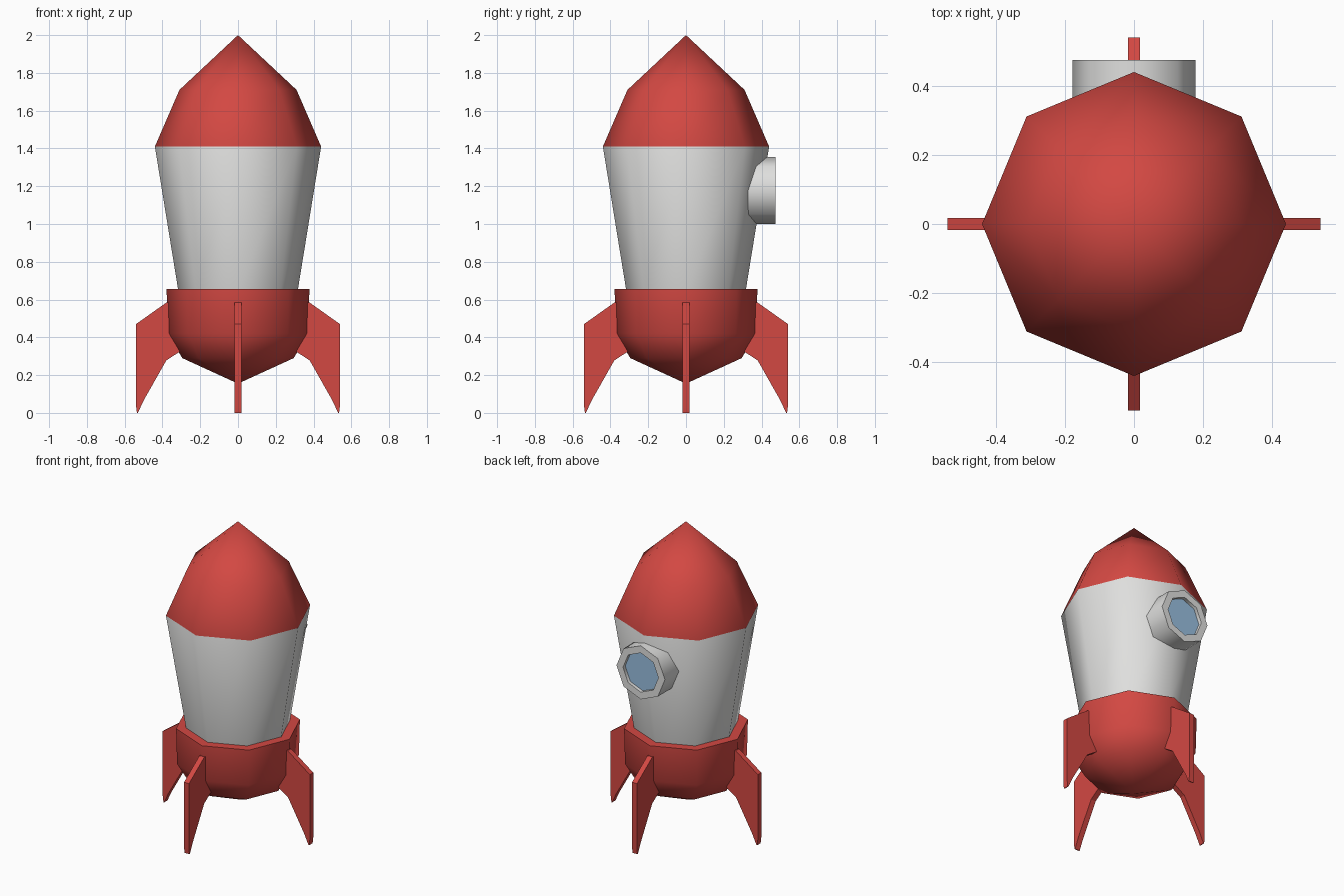
import bpy, bmesh, math
from mathutils import Matrix, Vector

if "Cube" in bpy.data.objects:
    bpy.data.objects.remove(bpy.data.objects["Cube"])


def material(name, rgb):
    m = bpy.data.materials.new(name)
    m.diffuse_color = (*rgb, 1.0)
    m.use_nodes = True
    m.node_tree.nodes["Principled BSDF"].inputs["Base Color"].default_value = m.diffuse_color
    return m


RED = material("red paint", (0.65, 0.065, 0.055))
WHITE = material("off white paint", (0.74, 0.74, 0.73))
BLUE = material("window blue", (0.32, 0.52, 0.74))


def finish(bm, name, mats, angle=60):
    """Clean up the mesh, shade smooth below the angle and add the object."""
    bmesh.ops.remove_doubles(bm, verts=bm.verts[:], dist=1e-5)
    bmesh.ops.recalc_face_normals(bm, faces=bm.faces[:])
    for f in bm.faces:
        f.smooth = True
    for e in bm.edges:
        e.smooth = e.calc_face_angle(0) < math.radians(angle)
    me = bpy.data.meshes.new(name)
    bm.to_mesh(me)
    bm.free()
    for m in mats:
        me.materials.append(m)
    ob = bpy.data.objects.new(name, me)
    bpy.context.collection.objects.link(ob)
    return ob


def lathe(profile, sides=8):
    """Turn a (radius, height) profile around z, with a corner on the x axis."""
    bm = bmesh.new()
    vs = [bm.verts.new((r, 0, z)) for r, z in profile]
    es = [bm.edges.new(p) for p in zip(vs, vs[1:])]
    bmesh.ops.spin(bm, geom=vs + es, axis=(0, 0, 1), cent=(0, 0, 0),
                   angle=2 * math.pi, steps=sides, use_duplicate=False)
    bmesh.ops.remove_doubles(bm, verts=bm.verts[:], dist=1e-5)
    return bm


# Hull and nose cone: one skin, red above the nose line
bm = lathe([(0.0, 0.64), (0.315, 0.64), (0.44, 1.41), (0.31, 1.71), (0.0, 2.0)])
for f in bm.faces:
    f.material_index = 1 if f.calc_center_median().z > 1.41 else 0
finish(bm, "hull_and_nose", [WHITE, RED])

# Engine base
finish(lathe([(0.0, 0.155), (0.295, 0.29), (0.372, 0.42), (0.378, 0.655),
              (0.0, 0.655)]), "engine_base", [RED])

# Porthole frame on the back, with a recessed rim
to_back = Matrix.Translation((0, 0, 1.178)) @ Matrix.Rotation(-math.pi / 2, 4, 'X')
bm = lathe([(0.178, 0.30), (0.178, 0.475), (0.13, 0.475), (0.13, 0.45)])
bm.transform(to_back)
frame = finish(bm, "porthole_frame", [WHITE])

# Porthole glass
bm = bmesh.new()
bmesh.ops.create_circle(bm, cap_ends=True, segments=8, radius=0.131)
bm.transform(to_back @ Matrix.Translation((0, 0, 0.452)))
glass = finish(bm, "porthole_glass", [BLUE])
if glass.data.polygons[0].normal.y < 0:
    glass.data.flip_normals()

# Four fins
FIN = [(0.33, 0.585), (0.378, 0.585), (0.54, 0.47), (0.54, 0.04), (0.535, 0.0),
       (0.53, 0.0), (0.50, 0.065), (0.38, 0.277), (0.30, 0.33)]
for i, side in enumerate(("right", "back", "left", "front")):
    bm = bmesh.new()
    face = bm.faces.new([bm.verts.new((x, -0.018, z)) for x, z in FIN])
    ext = bmesh.ops.extrude_face_region(bm, geom=[face], use_keep_orig=True)
    bmesh.ops.translate(bm, vec=Vector((0, 0.036, 0)),
                        verts=[v for v in ext["geom"] if isinstance(v, bmesh.types.BMVert)])
    bm.transform(Matrix.Rotation(i * math.pi / 2, 4, 'Z'))
    finish(bm, side + "_fin", [RED], angle=20)
